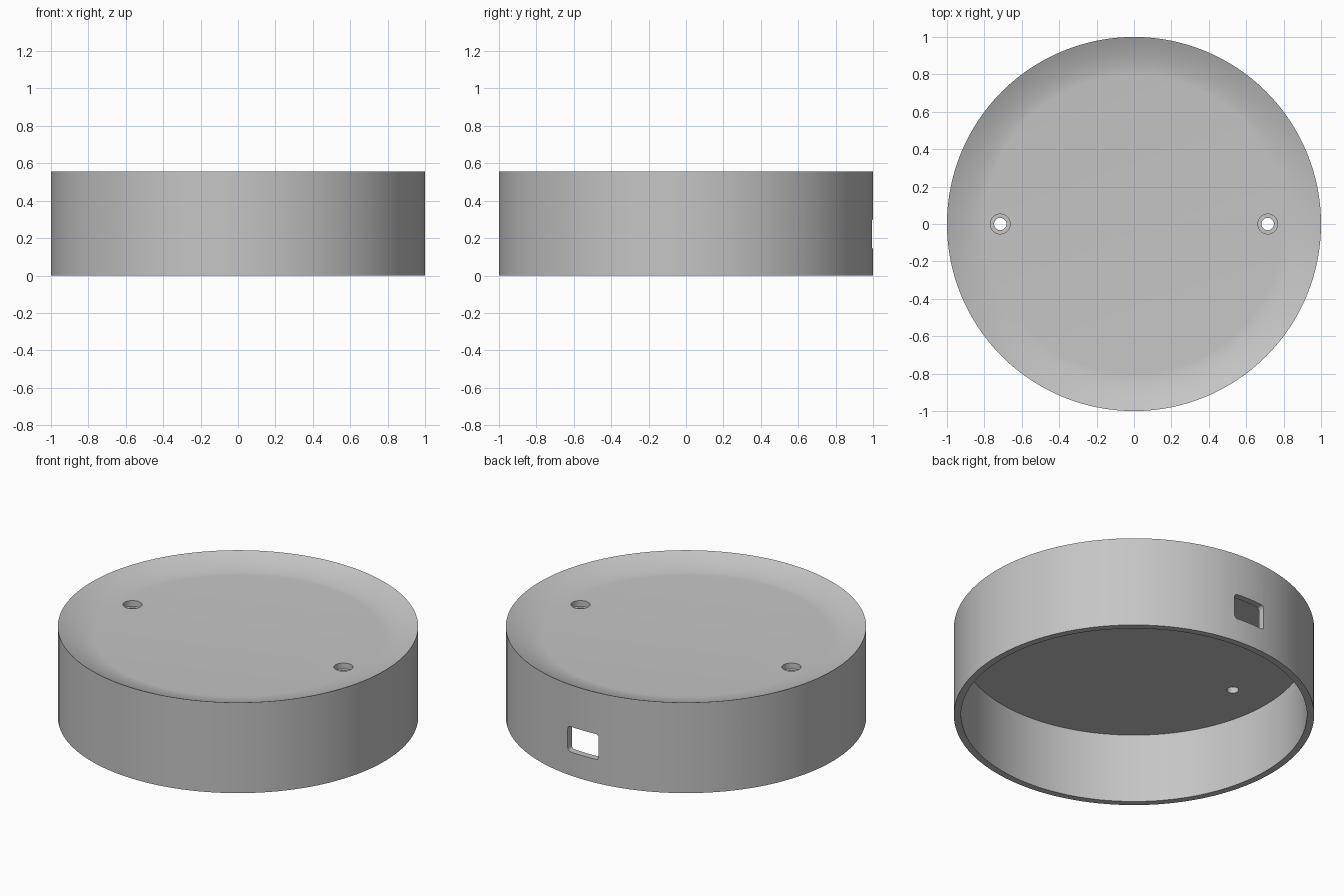
import bpy, bmesh, math
from mathutils import Matrix

cube = bpy.data.objects.get("Cube")
if cube:
    bpy.data.objects.remove(cube, do_unlink=True)

grey = bpy.data.materials.new("light_grey")
grey.use_nodes = True
colour = (0.56, 0.56, 0.56, 1)
grey.diffuse_color = colour
grey.node_tree.nodes["Principled BSDF"].inputs["Base Color"].default_value = colour

HEIGHT, FLOOR, CEILING = 0.555, 0.497, 0.425
INNER, DISH = 0.96, 0.80


def make_object(name, bm):
    bmesh.ops.recalc_face_normals(bm, faces=bm.faces)
    mesh = bpy.data.meshes.new(name)
    bm.to_mesh(mesh)
    bm.free()
    mesh.materials.append(grey)
    obj = bpy.data.objects.new(name, mesh)
    bpy.context.collection.objects.link(obj)
    return obj


def lathe(name, profile, segments):
    """Spin a closed (radius, height) profile around the z axis."""
    bm = bmesh.new()
    verts = [bm.verts.new((r, 0, z)) for r, z in profile]
    edges = [bm.edges.new(pair) for pair in zip(verts, verts[1:])]
    bmesh.ops.spin(bm, geom=verts + edges, axis=(0, 0, 1), cent=(0, 0, 0),
                   angle=math.tau, steps=segments, use_duplicate=False)
    bmesh.ops.remove_doubles(bm, verts=bm.verts, dist=1e-5)
    return make_object(name, bm)


def rounded_prism(name, width, height, radius, length, matrix):
    """Rounded rectangle in local xy, extruded along local z."""
    bm = bmesh.new()
    verts = []
    for corner in range(4):
        sx = 1 if corner in (0, 3) else -1
        sy = 1 if corner < 2 else -1
        for step in range(9):
            a = (corner + step / 8) * math.pi / 2
            verts.append(bm.verts.new((sx * (width / 2 - radius) + radius * math.cos(a),
                                       sy * (height / 2 - radius) + radius * math.sin(a),
                                       -length / 2)))
    bmesh.ops.remove_doubles(bm, verts=verts, dist=1e-5)
    face = bm.faces.new([v for v in verts if v.is_valid])
    top = bmesh.ops.extrude_face_region(bm, geom=[face])["geom"]
    bmesh.ops.translate(bm, vec=(0, 0, length),
                        verts=[g for g in top if isinstance(g, bmesh.types.BMVert)])
    bm.transform(matrix)
    return make_object(name, bm)


def cylinder(name, radius, z0, z1, x):
    bm = bmesh.new()
    bmesh.ops.create_cone(bm, cap_ends=True, segments=32, radius1=radius, radius2=radius,
                          depth=z1 - z0, matrix=Matrix.Translation((x, 0, (z0 + z1) / 2)))
    return make_object(name, bm)


# Round housing, open underneath, with a dished top
profile = [(0, CEILING), (INNER, CEILING), (INNER, 0), (1, 0), (1, HEIGHT)]
for i in range(11, -1, -1):
    t = i / 12
    profile.append((DISH + (1 - DISH) * t, FLOOR + (HEIGHT - FLOOR) * t ** 1.6))
profile.append((0, FLOOR))
housing = lathe("housing", profile, 128)

# Cutters: side slots, rear window and two counterbored screw holes
along_x = Matrix(((0, 0, 1), (1, 0, 0), (0, 1, 0))).to_4x4()
along_y = Matrix(((1, 0, 0), (0, 0, -1), (0, 1, 0))).to_4x4()
cutters = [
    rounded_prism("slot_cutter", 0.042, 0.205, 0.0205, 3,
                  Matrix.Translation((0, 0.61, 0.248)) @ along_x),
    rounded_prism("window_cutter", 0.21, 0.155, 0.02, 0.4,
                  Matrix.Translation((0, 1, 0.222)) @ along_y),
]
for side in (-1, 1):
    cutters.append(cylinder("screw_hole_cutter", 0.033, 0.35, 0.6, side * 0.715))
    cutters.append(cylinder("counterbore_cutter", 0.053, 0.462, 0.6, side * 0.715))

bpy.context.view_layer.objects.active = housing
for cutter in cutters:
    cutter.hide_render = True
    mod = housing.modifiers.new(cutter.name, "BOOLEAN")
    mod.operation, mod.solver, mod.object = "DIFFERENCE", "EXACT", cutter
    bpy.ops.object.modifier_apply(modifier=mod.name)
    bpy.data.objects.remove(cutter, do_unlink=True)

# Smooth walls with crisp edges
bpy.ops.object.select_all(action="DESELECT")
housing.select_set(True)
bpy.ops.object.shade_smooth_by_angle(angle=math.radians(30))
